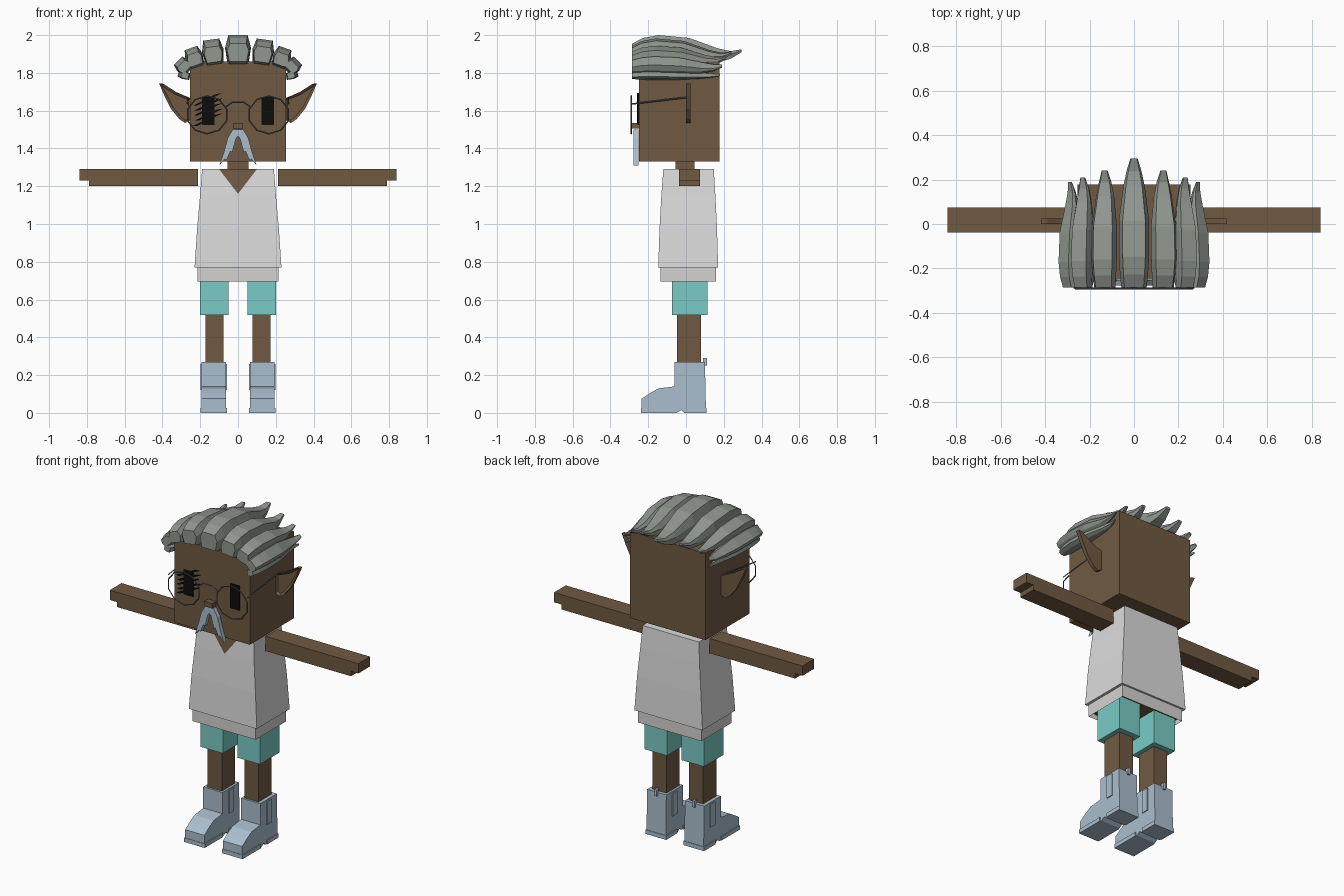
import bpy, bmesh, math
from mathutils import Vector

cube = bpy.data.objects.get("Cube")
if cube:
    bpy.data.objects.remove(cube)


def material(name, rgb):
    lin = [((c / 255 + 0.055) / 1.055) ** 2.4 for c in rgb] + [1]
    m = bpy.data.materials.new(name)
    m.use_nodes = True
    m.diffuse_color = lin
    m.node_tree.nodes["Principled BSDF"].inputs["Base Color"].default_value = lin
    return m


SKIN = material("brown skin", (112, 90, 66))
SHIRT = material("white cloth", (220, 220, 220))
HEM = material("hem cloth", (214, 210, 210))
TEAL = material("teal cloth", (122, 204, 198))
BOOT = material("pale blue", (170, 190, 206))
HAIR = material("grey hair", (145, 151, 144))
BLACK = material("black", (12, 12, 12))
WIRE = material("grey wire", (95, 100, 105))


def finish(bm, name, *mats):
    bmesh.ops.recalc_face_normals(bm, faces=bm.faces)
    me = bpy.data.meshes.new(name)
    bm.to_mesh(me)
    bm.free()
    for m in mats:
        me.materials.append(m)
    ob = bpy.data.objects.new(name, me)
    bpy.context.collection.objects.link(ob)
    return ob


def loft(bm, rings):
    rows = [[bm.verts.new(p) for p in r] for r in rings]
    n = len(rows[0])
    sides = [bm.faces.new((a[i], a[(i + 1) % n], b[(i + 1) % n], b[i]))
             for a, b in zip(rows, rows[1:]) for i in range(n)]
    return sides, bm.faces.new(rows[0]), bm.faces.new(rows[-1])


def box(name, mat, x, y, z):
    bm = bmesh.new()
    loft(bm, [[(x[i], y[j], h) for i, j in ((0, 0), (1, 0), (1, 1), (0, 1))] for h in z])
    return finish(bm, name, mat)


def prism_xz(name, mat, pts, y0, y1, s=1):
    bm = bmesh.new()
    loft(bm, [[(s * x, y, z) for x, z in pts] for y in (y0, y1)])
    return finish(bm, name, mat)


def wire(name, pts, cyclic=False):
    cu = bpy.data.curves.new(name, "CURVE")
    cu.dimensions = "3D"
    cu.bevel_depth = 0.004
    cu.bevel_resolution = 0
    sp = cu.splines.new("POLY")
    sp.points.add(len(pts) - 1)
    for p, co in zip(sp.points, pts):
        p.co = (*co, 1)
    sp.use_cyclic_u = cyclic
    cu.materials.append(WIRE)
    bpy.context.collection.objects.link(bpy.data.objects.new(name, cu))


# Head, neck and nose
box("head", SKIN, (-0.255, 0.255), (-0.25, 0.177), (1.33, 1.86))
box("neck", SKIN, (-0.055, 0.055), (-0.055, 0.045), (1.27, 1.34))
box("nose", SKIN, (-0.027, 0.027), (-0.288, -0.245), (1.505, 1.535))

# Shirt: tapered shell, with bare skin at the neckline and the arm openings
bm = bmesh.new()
levels = [(0.77, 0.23, -0.147, 0.17), (0.98, 0.216, -0.14, 0.164),
          (1.16, 0.2, -0.13, 0.155), (1.29, 0.19, -0.12, 0.147)]
sides, bottom, top = loft(bm, [[(-w, f, z), (w, f, z), (w, b, z), (-w, b, z)]
                               for z, w, f, b in levels])
for f in sides:
    if f.calc_center_median().z > 1.2 and abs(f.normal.x) > 0.9:
        f.material_index = 1
front = sides[8]
lo, hi = sorted(front.verts, key=lambda v: v.co.z)[:2], sorted(front.verts, key=lambda v: v.co.z)[2:]
lo.sort(key=lambda v: v.co.x)
hi.sort(key=lambda v: v.co.x)
bmesh.ops.delete(bm, geom=[front, top], context="FACES_ONLY")
tip = bm.verts.new((0, -0.13, 1.16))
neck = [bm.verts.new((s * 0.1, -0.12, 1.29)) for s in (-1, 1)]
bm.faces.new((lo[0], tip, neck[0], hi[0]))
bm.faces.new((tip, lo[1], hi[1], neck[1]))
bm.faces.new((tip, neck[1], neck[0])).material_index = 1
back = [v for v in bm.verts if v.co.z > 1.28 and v.co.y > 0.1]
back.sort(key=lambda v: v.co.x)
bm.faces.new((hi[0], neck[0], neck[1], hi[1], back[1], back[0]))
finish(bm, "shirt", SHIRT, SKIN)

# Hem band, hollow underneath
bm = bmesh.new()
_, under, _ = loft(bm, [[(-0.214, -0.135, z), (0.214, -0.135, z), (0.214, 0.158, z), (-0.214, 0.158, z)]
                        for z in (0.695, 0.78)])
bmesh.ops.inset_region(bm, faces=[under], thickness=0.008)
for v in under.verts:
    v.co.z += 0.03
under.material_index = 1
finish(bm, "shirt_hem", HEM, SKIN)

# Limbs, ears, eyes, boots and glasses on each side
BOOT_SIDE = [(-0.235, 0), (-0.235, 0.075), (-0.19, 0.105), (-0.145, 0.13), (-0.06, 0.14),
             (-0.06, 0.27), (0.1, 0.27), (0.106, 0), (-0.01, 0), (-0.025, 0.015), (-0.05, 0)]
EAR = [(0.25, 1.55), (0.28, 1.535), (0.31, 1.555), (0.355, 1.61), (0.39, 1.68),
       (0.418, 1.745), (0.395, 1.742), (0.33, 1.7), (0.25, 1.665)]
MOUSTACHE = [(0, 1.5), (0.028, 1.5), (0.055, 1.455), (0.072, 1.39), (0.098, 1.31), (0.07, 1.345),
             (0.062, 1.335), (0.04, 1.385), (0.03, 1.38), (0.012, 1.45), (0, 1.465)]
for s, side in ((1, "left"), (-1, "right")):
    def part(name, mat, x, y, z):
        return box(f"{side}_{name}", mat, sorted(s * v for v in x), y, z)

    part("arm", SKIN, (0.212, 0.84), (-0.038, 0.075), (1.23, 1.29))
    part("arm_underside", SKIN, (0.212, 0.79), (-0.038, 0.075), (1.2, 1.23))
    part("shorts", TEAL, (0.05, 0.2), (-0.075, 0.113), (0.518, 0.74))
    part("leg", SKIN, (0.076, 0.172), (-0.048, 0.08), (0.25, 0.53))
    part("eye", BLACK, (0.125, 0.19), (-0.257, -0.249), (1.523, 1.672))

    bm = bmesh.new()
    loft(bm, [[(s * x, y, z) for y, z in BOOT_SIDE] for x in (0.063, 0.193)])
    finish(bm, f"{side}_boot", BOOT)
    part("boot_toe_sole", BOOT, (0.058, 0.198), (-0.238, -0.06), (0, 0.025))
    part("boot_heel", BOOT, (0.058, 0.198), (0, 0.109), (0, 0.025))
    part("boot_panel", BOOT, (0.058, 0.198), (0, 0.045), (0.12, 0.26))
    part("boot_pull_loop", BOOT, (0.12, 0.136), (0.09, 0.112), (0.25, 0.29))

    # Ear with a hollowed front
    ear = prism_xz(f"{side}_ear", SKIN, EAR, 0.0, 0.024, s)
    bm = bmesh.new()
    bm.from_mesh(ear.data)
    bm.faces.ensure_lookup_table()
    face = min(bm.faces, key=lambda f: f.calc_center_median().y)
    bmesh.ops.inset_region(bm, faces=[face], thickness=0.014)
    for v in face.verts:
        v.co.y += 0.012
    bm.to_mesh(ear.data)
    bm.free()

    prism_xz(f"{side}_moustache", BOOT, MOUSTACHE, -0.277, -0.252, s)

    ring = [(s * (0.163 + 0.108 * math.cos(a)), -0.29, 1.578 + 0.1 * math.sin(a))
            for a in (math.tau * (i + 0.5) / 10 for i in range(10))]
    wire(f"{side}_lens_frame", ring, True)
    wire(f"{side}_temple", [(s * 0.268, -0.29, 1.635), (s * 0.266, 0, 1.67)])
wire("glasses_bridge", [(-0.066, -0.29, 1.62), (-0.03, -0.29, 1.645),
                        (0.03, -0.29, 1.645), (0.066, -0.29, 1.62)])

# Slanted scratch marks across the right eye
for i in range(5):
    x, z = -0.16 + 0.006 * (i % 2), 1.55 + 0.027 * i
    prism_xz(f"scratch_{i + 1}", BLACK, [(x - 0.075, z - 0.03), (x - 0.055, z - 0.03),
                                         (x + 0.075, z + 0.035), (x + 0.04, z + 0.028)], -0.259, -0.25)

# Hair strands: position along strand (0 front to 1 tip), width, underside and top
STATIONS = [(0, 0.84, 0.0, 0.095), (0.1, 0.93, -0.02, 0.125), (0.24, 1, -0.02, 0.14),
            (0.52, 1, -0.02, 0.125), (0.78, 0.72, -0.005, 0.07), (0.9, 0.5, 0.015, 0.055),
            (1, 0.24, 0.05, 0.065)]
SECTION = [(-0.8, 0), (0.8, 0), (1, 0.6), (0.75, 1), (-0.75, 1), (-1, 0.6)]


def strand(name, x, z, roll, half, height, tip):
    r = math.radians(roll)
    across = Vector((math.cos(r), 0, -math.sin(r)))
    out = Vector((math.sin(r), 0, math.cos(r)))
    rings = [[Vector((x, -0.285 + t * (tip + 0.285), z)) + across * (u * w * half)
              + out * (height * (a + (b - a) * v)) for u, v in SECTION]
             for t, w, a, b in STATIONS]
    bm = bmesh.new()
    loft(bm, rings)
    finish(bm, name, HAIR)


strand("middle_hair_strand", 0, 1.86, 0, 0.068, 1, 0.295)
for s, side in ((1, "left"), (-1, "right")):
    strand(f"{side}_hair_strand_1", s * 0.125, 1.857, s * 8, 0.057, 0.86, 0.24)
    strand(f"{side}_hair_strand_2", s * 0.217, 1.842, s * 20, 0.047, 0.68, 0.21)
    strand(f"{side}_hair_strand_3", s * 0.268, 1.815, s * 45, 0.042, 0.5, 0.19)
    strand(f"{side}_hair_strand_4", s * 0.262, 1.782, s * 75, 0.022, 0.4, 0.18)
